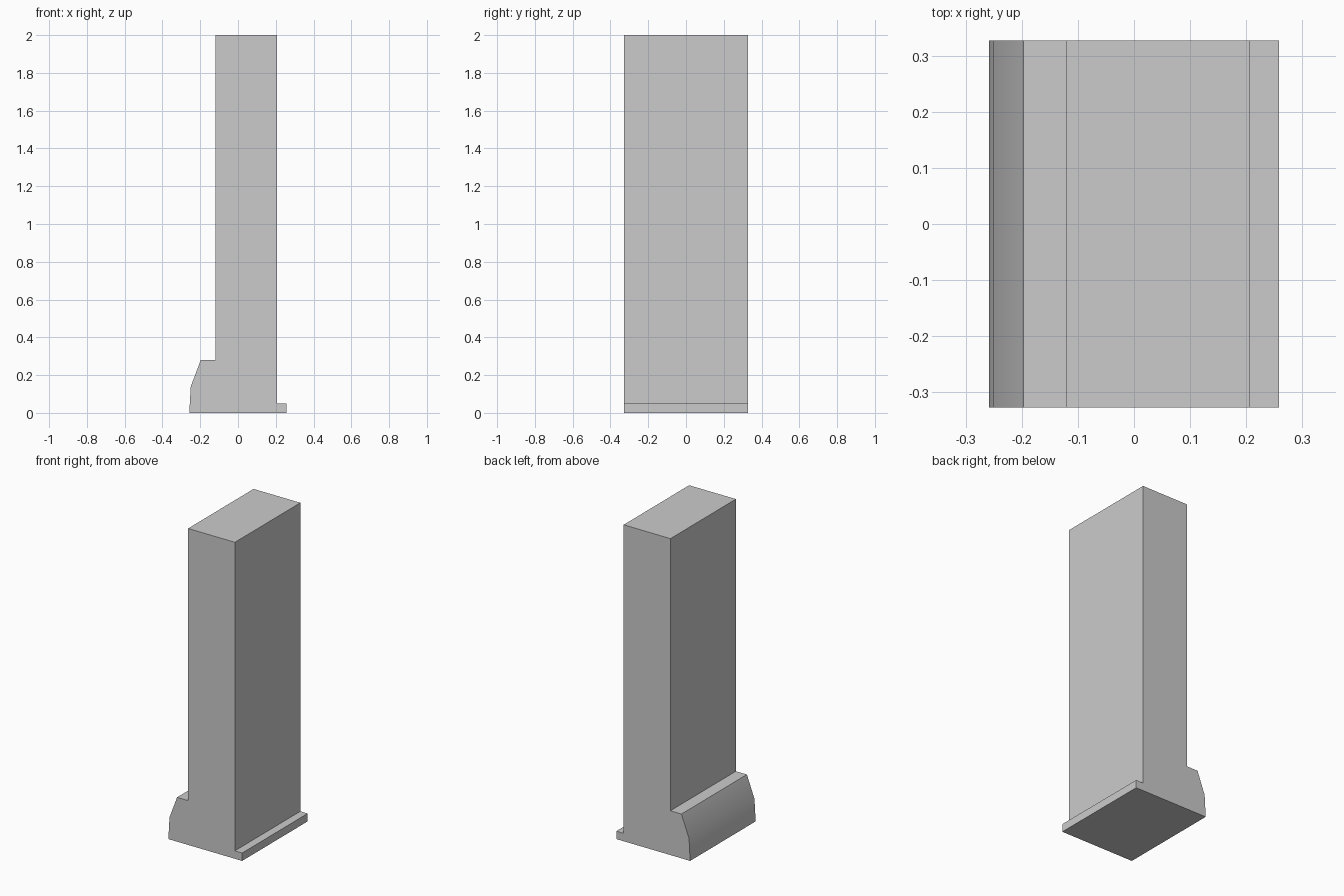
import bpy, bmesh

if "Cube" in bpy.data.objects:
    bpy.data.objects.remove(bpy.data.objects["Cube"])

HALF_DEPTH = 0.327

# Side profile (x, z): wall with a small ledge on the right, sloped kerb on the left
PROFILE = [
    (-0.258, 0.0), (0.258, 0.0), (0.258, 0.05), (0.207, 0.05),
    (0.207, 2.0), (-0.12, 2.0), (-0.12, 0.28), (-0.197, 0.28),
    (-0.25, 0.14),
]


def extrude_profile(name, points, half_depth):
    bm = bmesh.new()
    face = bm.faces.new([bm.verts.new((x, -half_depth, z)) for x, z in points])
    ext = bmesh.ops.extrude_face_region(bm, geom=[face], use_keep_orig=True)
    moved = [g for g in ext["geom"] if isinstance(g, bmesh.types.BMVert)]
    bmesh.ops.translate(bm, verts=moved, vec=(0, 2 * half_depth, 0))
    bmesh.ops.recalc_face_normals(bm, faces=bm.faces)
    mesh = bpy.data.meshes.new(name)
    bm.to_mesh(mesh)
    bm.free()
    obj = bpy.data.objects.new(name, mesh)
    bpy.context.collection.objects.link(obj)
    return obj


# Barrier wall segment with its footing
wall = extrude_profile("barrier_wall", PROFILE, HALF_DEPTH)

# Smooth only the gently bent kerb face
bpy.context.view_layer.objects.active = wall
wall.select_set(True)
bpy.ops.object.shade_smooth_by_angle()
